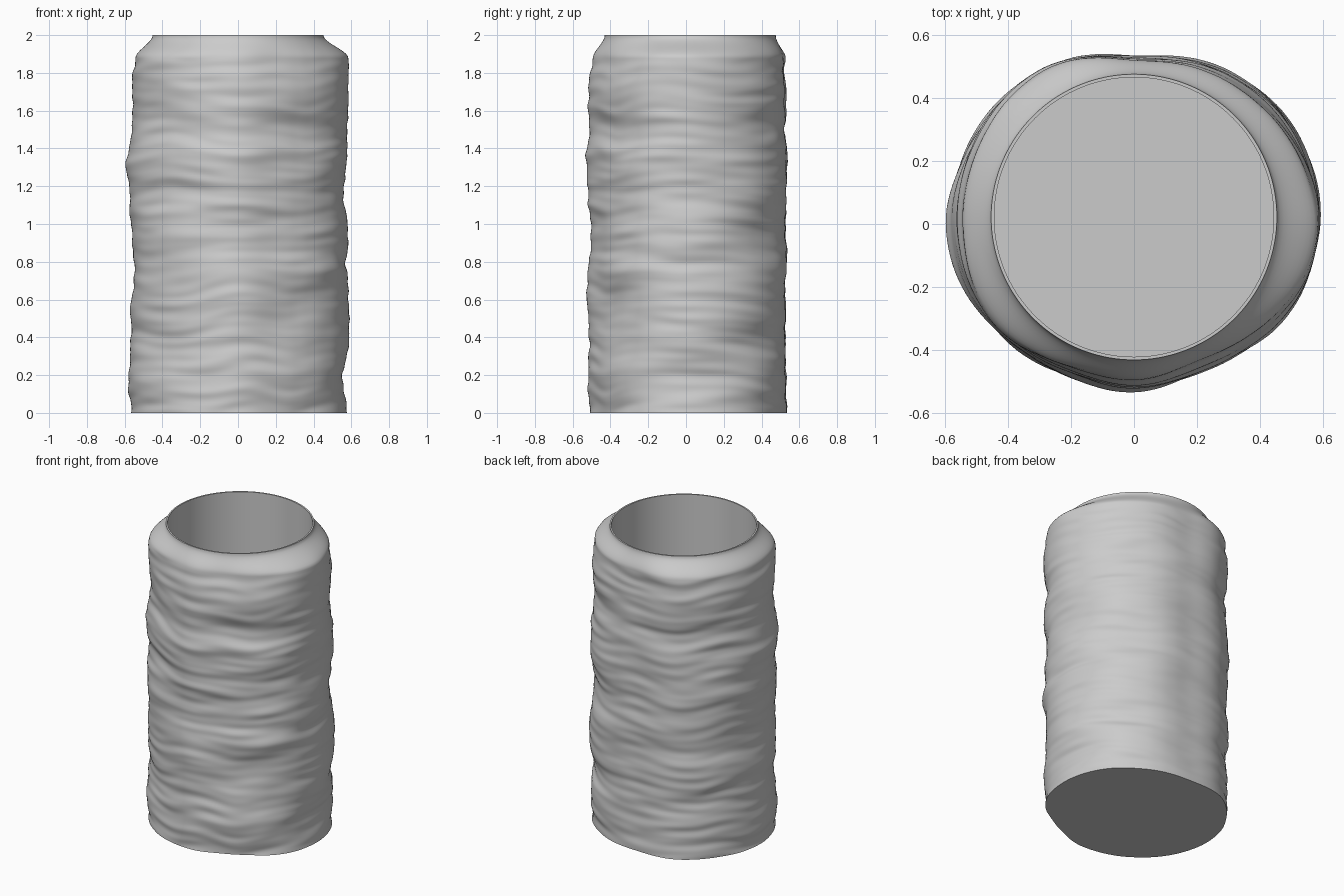
import bpy
import bmesh
import math
from mathutils import Vector, noise

if "Cube" in bpy.data.objects:
    bpy.data.objects.remove(bpy.data.objects["Cube"], do_unlink=True)

SEGMENTS = 144
ROWS = 180
HEIGHT = 2.0
SHOULDER = 1.885
MOUTH_CENTRE = Vector((0, 0.022))
LIP, BORE, FLOOR = 0.453, 0.443, 0.1

# Plan outline of the body: radius every 22.5 degrees, from +x towards +y
PLAN = [.58, .58, .575, .555, .515, .56, .57, .57,
        .57, .56, .53, .51, .52, .495, .52, .565]

# Waviness in eight directions: evenly spaced offsets from bottom to top
WAVES = {
    "left":        [0, -.025, .01, .012, -.005, .01, -.02, 0, .002, .01, 0],
    "back_left":   [-.01, .01, -.02, .008, 0, -.03, .008, 0, -.03, -.005, -.025],
    "back":        [.005, 0, .005, -.005, .005, 0, .005, .005, 0, -.005, -.005],
    "back_right":  [0, -.005, -.01, .005, -.005, .005, .005, -.01, -.015, .005, -.01],
    "right":       [0, .01, 0, 0, -.018, -.01, .005, .022, -.01, -.008, -.025],
    "front_right": [.005, .005, -.015, 0, .005, .01, -.005, .01, -.015, 0, 0],
    "front":       [-.005, .005, -.005, .01, 0, -.015, 0, .012, -.005, .005, -.025],
    "front_left":  [-.01, .015, 0, -.015, .015, -.005, -.005, .01, -.015, .015, -.02],
}


def smooth(t):
    return t * t * (3 - 2 * t)


def sample(values, t, closed=False):
    """Smooth interpolation in a list at fractional index t."""
    n = len(values)
    i = math.floor(t)
    f = smooth(t - i)
    if closed:
        return values[i % n] * (1 - f) + values[(i + 1) % n] * f
    i = min(max(i, 0), n - 1)
    return values[i] * (1 - f) + values[min(i + 1, n - 1)] * f


def body_point(angle, z):
    c, s = math.cos(angle), math.sin(angle)
    turn = angle / math.tau
    zz = min(z, SHOULDER)
    # Plan radius, softened by averaging neighbours
    r = sum(sample(PLAN, turn * 16 + d, True) for d in (-.4, 0, .4)) / 3
    sides = [sample(w, zz / 1.9 * 10) for w in WAVES.values()]
    r += sample(sides, turn * 8, True)
    # Thin wrinkles running around
    warp = zz + .05 * noise.noise(Vector((c * 1.5, s * 1.5, zz)))
    r += .011 * noise.noise(Vector((c * 1.3 + 9, s * 1.3, warp * 9)))
    r += .008 * noise.noise(Vector((c * 1.8 - 4, s * 1.8, warp * 20)))
    p = Vector((r * c, r * s))
    # Shoulder rolls in to the round mouth
    if z > SHOULDER:
        t = min(1, (z - SHOULDER) / (HEIGHT - .008 - SHOULDER))
        ring = MOUTH_CENTRE + Vector((c, s)) * LIP
        p = p.lerp(ring, smooth(t) * .65 + t * .35)
    return (p.x, p.y, z)


def mouth_point(angle, radius, z):
    p = MOUTH_CENTRE + radius * Vector((math.cos(angle), math.sin(angle)))
    return (p.x, p.y, z)


def build(name, rows, material):
    """Join rings of points into a skin capped at its first and last ring."""
    bm = bmesh.new()
    rings = [[bm.verts.new(p) for p in row] for row in rows]
    for a, b in zip(rings, rings[1:]):
        for i in range(SEGMENTS):
            j = (i + 1) % SEGMENTS
            bm.faces.new((a[i], a[j], b[j], b[i]))
    bm.faces.new(rings[0][::-1])
    bm.faces.new(rings[-1])
    mesh = bpy.data.meshes.new(name)
    bm.to_mesh(mesh)
    bm.free()
    mesh.materials.append(material)
    obj = bpy.data.objects.new(name, mesh)
    bpy.context.collection.objects.link(obj)
    bpy.ops.object.select_all(action="DESELECT")
    obj.select_set(True)
    bpy.context.view_layer.objects.active = obj
    bpy.ops.object.shade_smooth_by_angle(angle=math.radians(40))


grey = bpy.data.materials.new("plain grey")
grey.use_nodes = True
grey.diffuse_color = (0.6, 0.6, 0.6, 1)
grey.node_tree.nodes["Principled BSDF"].inputs["Base Color"].default_value = grey.diffuse_color

# Wrinkled outer wall, flat lip, straight bore and floor
angles = [math.tau * i / SEGMENTS for i in range(SEGMENTS)]
rows = [[body_point(a, HEIGHT * k / ROWS) for a in angles] for k in range(ROWS + 1)]
rows += [[mouth_point(a, BORE, z) for a in angles] for z in (HEIGHT, FLOOR)]
build("wrinkled_vessel", rows, grey)
